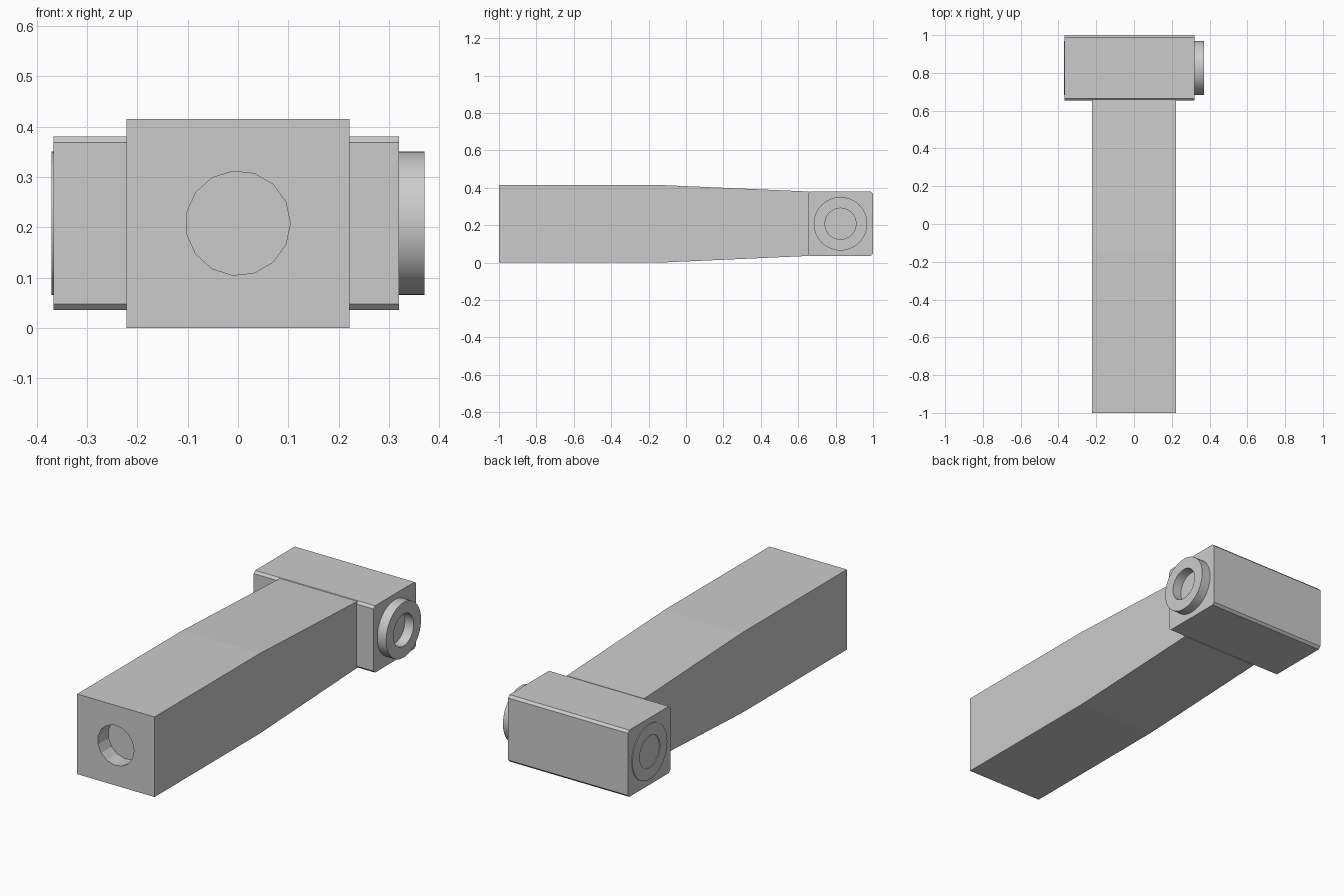
import bpy, bmesh, math
from mathutils import Matrix, Vector

cube = bpy.data.objects.get("Cube")
if cube:
    bpy.data.objects.remove(cube, do_unlink=True)

GREY = (0.6, 0.6, 0.6, 1)
grey = bpy.data.materials.new("plain grey")
grey.use_nodes = True
grey.diffuse_color = GREY
grey.node_tree.nodes["Principled BSDF"].inputs["Base Color"].default_value = GREY

MID_Z = 0.208
HEAD_Y = 0.826


def finish(name, bm):
    bmesh.ops.recalc_face_normals(bm, faces=bm.faces)
    mesh = bpy.data.meshes.new(name)
    bm.to_mesh(mesh)
    bm.free()
    mesh.materials.append(grey)
    obj = bpy.data.objects.new(name, mesh)
    bpy.context.collection.objects.link(obj)
    return obj


def extrude_profile(name, profile, x0, x1):
    """Side outline of (y, z) points, extruded along x."""
    bm = bmesh.new()
    face = bm.faces.new([bm.verts.new((x0, y, z)) for y, z in profile])
    out = bmesh.ops.extrude_face_region(bm, geom=[face])
    verts = [v for v in out["geom"] if isinstance(v, bmesh.types.BMVert)]
    bmesh.ops.translate(bm, verts=verts, vec=(x1 - x0, 0, 0))
    return finish(name, bm)


def ring(name, x0, x1, outer, inner, steps=48):
    """Flat-ended collar around the x axis of the head."""
    bm = bmesh.new()
    profile = [(x0, inner), (x0, outer), (x1, outer), (x1, inner)]
    verts = [bm.verts.new((x, HEAD_Y, MID_Z + r)) for x, r in profile]
    edges = [bm.edges.new((verts[i], verts[(i + 1) % 4])) for i in range(4)]
    bmesh.ops.spin(bm, geom=verts + edges, cent=(0, HEAD_Y, MID_Z),
                   axis=(1, 0, 0), angle=math.tau, steps=steps)
    bmesh.ops.remove_doubles(bm, verts=bm.verts, dist=1e-5)
    obj = finish(name, bm)
    bpy.ops.object.select_all(action="DESELECT")
    obj.select_set(True)
    bpy.context.view_layer.objects.active = obj
    bpy.ops.object.shade_smooth_by_angle(angle=math.radians(30))
    return obj


# Handle: long bar, tapering in height toward the head
handle = extrude_profile("handle", [
    (-1, 0), (-0.14, 0), (0.66, 0.036),
    (0.66, 0.38), (-0.14, 0.415), (-1, 0.415)], -0.222, 0.222)

# Fifteen-sided blind hole in the front end
bm = bmesh.new()
bmesh.ops.create_cone(bm, cap_ends=True, segments=15, radius1=0.104,
                      radius2=0.104, depth=0.17,
                      matrix=Matrix.Translation((0, -1, MID_Z))
                      @ Matrix.Rotation(math.pi / 2, 4, "X"))
# Turn it so that one corner points to +x
corner = min(math.atan2(v.co.z - MID_Z, v.co.x) % (math.tau / 15)
             for v in bm.verts)
bmesh.ops.rotate(bm, verts=bm.verts, cent=Vector((0, -1, MID_Z)),
                 matrix=Matrix.Rotation(corner, 3, "Y"))
cutter = finish("hole_cutter", bm)
cutter.hide_render = True
cutter.hide_viewport = True
cut = handle.modifiers.new("front hole", "BOOLEAN")
cut.operation = "DIFFERENCE"
cut.solver = "EXACT"
cut.object = cutter

# Head: crossbar with its four long edges chamfered
c = 0.012
y0, y1, z0, z1 = 0.653, 1.0, 0.035, 0.381
extrude_profile("head", [
    (y0 + c, z0), (y1 - c, z0), (y1, z0 + c), (y1, z1 - c),
    (y1 - c, z1), (y0 + c, z1), (y0, z1 - c), (y0, z0 + c)], -0.367, 0.32)

# Collars: a raised one on the left face, a thin one on the right
ring("left_collar", 0.318, 0.371, 0.143, 0.083)
ring("right_collar", -0.371, -0.365, 0.143, 0.083)
